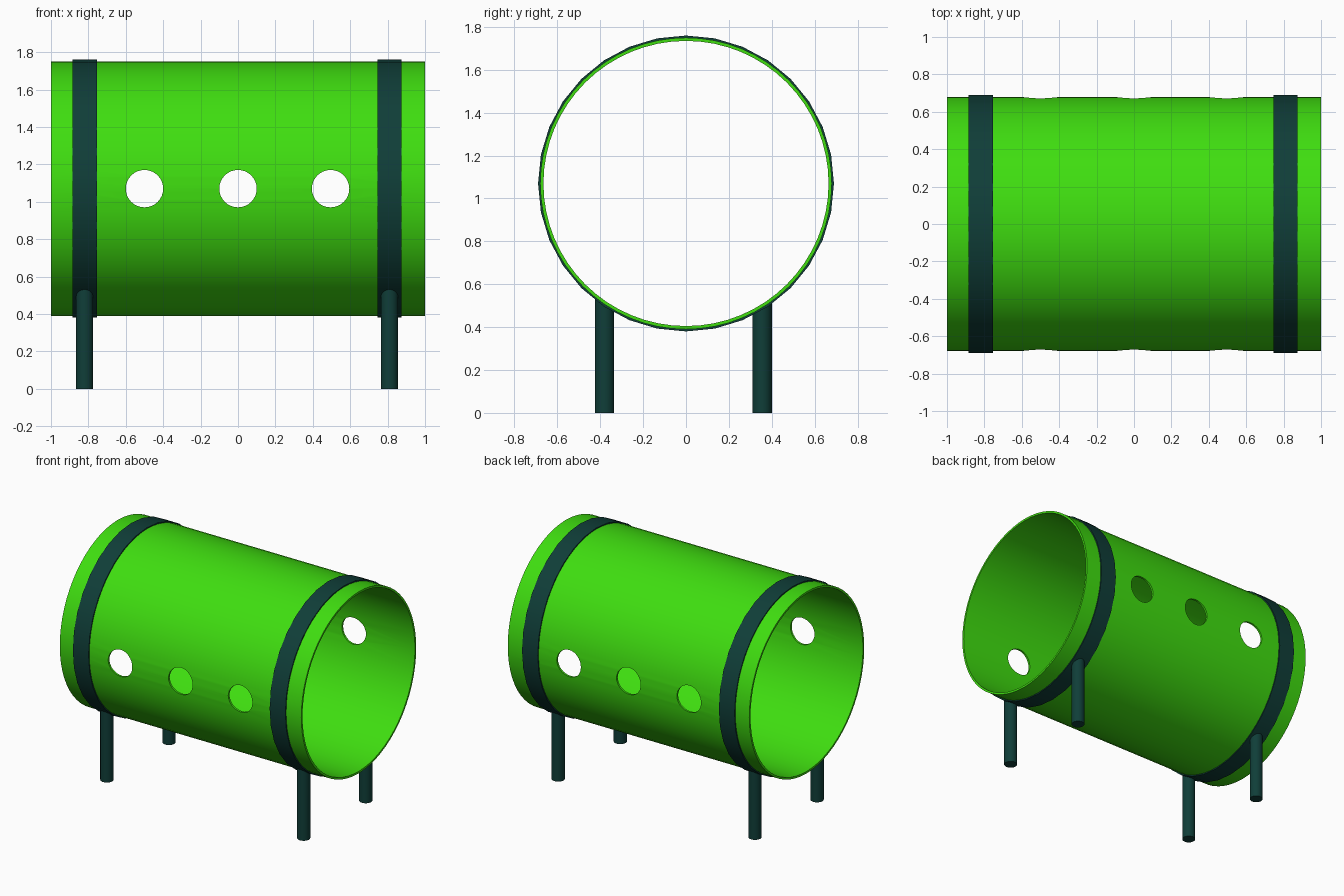
import bpy, bmesh, math

if "Cube" in bpy.data.objects:
    bpy.data.objects.remove(bpy.data.objects["Cube"])

CENTRE_Z = 1.07


def material(name, rgb):
    m = bpy.data.materials.new(name)
    m.use_nodes = True
    m.diffuse_color = (*rgb, 1)
    m.node_tree.nodes["Principled BSDF"].inputs["Base Color"].default_value = (*rgb, 1)
    return m


green = material("bright green", (0.05, 0.73, 0.005))
teal = material("dark teal", (0.005, 0.048, 0.04))


def activate(ob):
    bpy.ops.object.select_all(action="DESELECT")
    ob.select_set(True)
    bpy.context.view_layer.objects.active = ob


def smooth(ob):
    activate(ob)
    bpy.ops.object.shade_smooth_by_angle(angle=math.radians(35))


def ring(name, x, width, outer, inner, sides, mat):
    """Hollow cylinder along x, made by sweeping a rectangular section."""
    bm = bmesh.new()
    section = [(-width / 2, outer), (width / 2, outer), (width / 2, inner), (-width / 2, inner)]
    loops = []
    for i in range(sides):
        a = math.tau * i / sides
        loops.append([bm.verts.new((dx, r * math.cos(a), r * math.sin(a))) for dx, r in section])
    for i, here in enumerate(loops):
        there = loops[(i + 1) % sides]
        for j in range(4):
            k = (j + 1) % 4
            bm.faces.new((here[j], here[k], there[k], there[j]))
    bmesh.ops.recalc_face_normals(bm, faces=bm.faces)
    mesh = bpy.data.meshes.new(name)
    bm.to_mesh(mesh)
    bm.free()
    mesh.materials.append(mat)
    ob = bpy.data.objects.new(name, mesh)
    ob.location = (x, 0, CENTRE_Z)
    bpy.context.collection.objects.link(ob)
    return ob


def cylinder(name, location, radius, depth, sides, mat, rotation=(0, 0, 0)):
    bpy.ops.mesh.primitive_cylinder_add(vertices=sides, radius=radius, depth=depth,
                                        location=location, rotation=rotation)
    ob = bpy.context.object
    ob.name = name
    ob.data.materials.append(mat)
    return ob


def cut(ob, cutter):
    mod = ob.modifiers.new("cut", "BOOLEAN")
    mod.operation = "DIFFERENCE"
    mod.solver = "EXACT"
    mod.object = cutter
    activate(ob)
    bpy.ops.object.modifier_apply(modifier=mod.name)


def discard(ob):
    bpy.data.objects.remove(ob)


# Tunnel with three round windows through both sides
tunnel = ring("tunnel", 0, 2, 0.68, 0.665, 64, green)
for x in (-0.5, 0, 0.495):
    drill = cylinder("window_cutter", (x, 0, CENTRE_Z), 0.1, 2, 32, green, (math.pi / 2, 0, 0))
    cut(tunnel, drill)
    discard(drill)
smooth(tunnel)

# Bands and legs, legs trimmed to the curve of the tunnel
trim = cylinder("leg_cutter", (0, 0, CENTRE_Z), 0.674, 3, 64, teal, (0, math.pi / 2, 0))
for side, x in (("right", -0.82), ("left", 0.81)):
    smooth(ring(side + "_band", x, 0.13, 0.69, 0.67, 32, teal))
    for end, y in (("front", -0.38), ("back", 0.355)):
        leg = cylinder(f"{end}_{side}_leg", (x, y, 0.3), 0.045, 0.6, 32, teal)
        cut(leg, trim)
        smooth(leg)
discard(trim)
